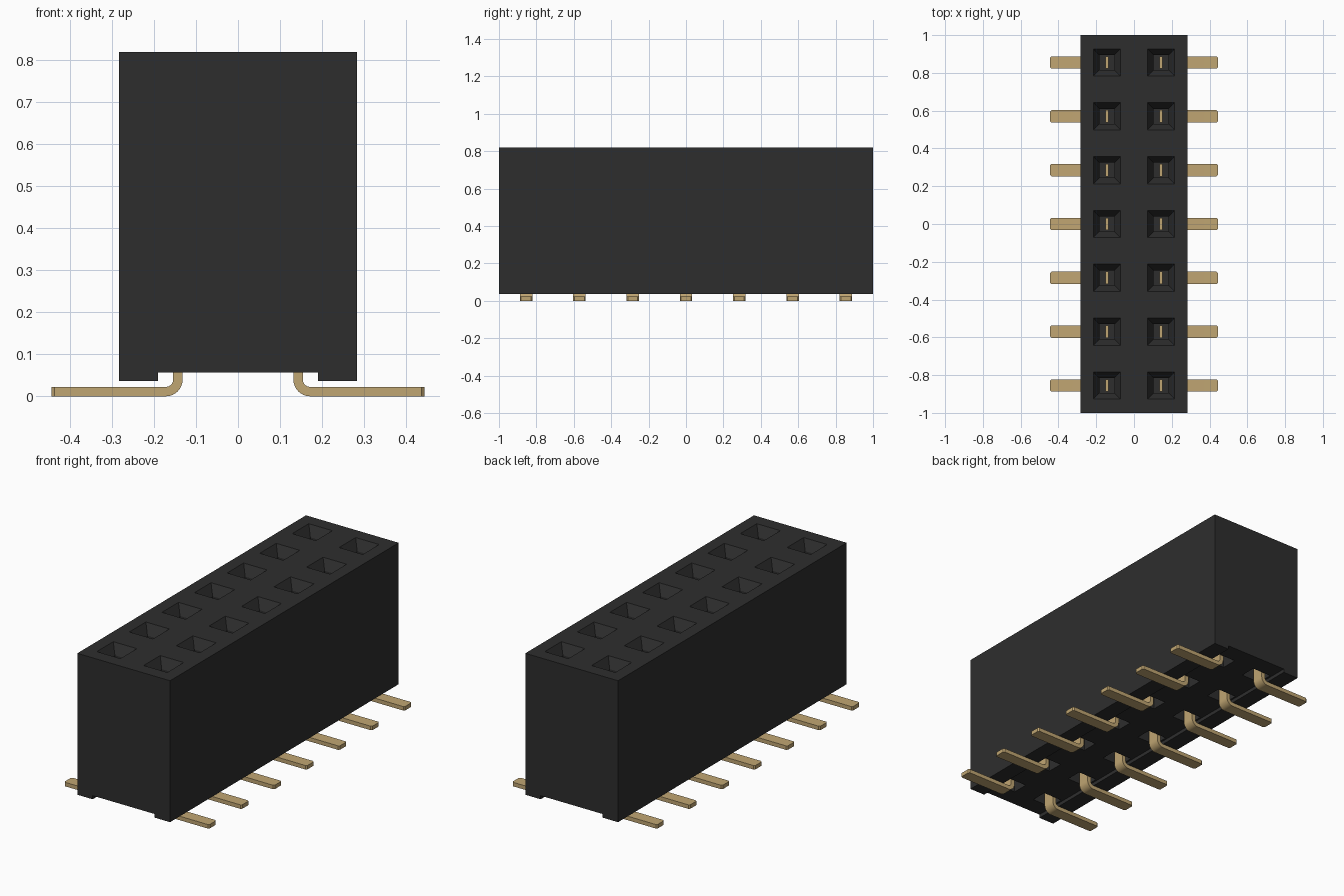
import bpy, bmesh, math
from mathutils import Vector

cube = bpy.data.objects.get("Cube")
if cube:
    bpy.data.objects.remove(cube, do_unlink=True)

PITCH = 0.285
COLUMN_X = 0.1435
ROWS = [(i - 3) * PITCH for i in range(7)]
TOP = 0.82


def material(name, color, rough):
    m = bpy.data.materials.new(name)
    m.diffuse_color = (*color, 1)
    m.use_nodes = True
    bsdf = m.node_tree.nodes["Principled BSDF"]
    bsdf.inputs["Base Color"].default_value = (*color, 1)
    bsdf.inputs["Roughness"].default_value = rough
    return m


BLACK = material("black plastic", (0.027, 0.027, 0.027), 0.6)
GOLD = material("gold metal", (0.53, 0.38, 0.17), 0.4)


def make_object(name, bm, mat):
    bmesh.ops.recalc_face_normals(bm, faces=bm.faces)
    mesh = bpy.data.meshes.new(name)
    bm.to_mesh(mesh)
    bm.free()
    mesh.materials.append(mat)
    obj = bpy.data.objects.new(name, mesh)
    bpy.context.collection.objects.link(obj)
    return obj


def extrude_profile(bm, profile, y0, y1):
    """Closed x-z outline swept from y0 to y1."""
    face = bm.faces.new([bm.verts.new((x, y0, z)) for x, z in profile])
    out = bmesh.ops.extrude_face_region(bm, geom=[face])
    moved = [g for g in out["geom"] if isinstance(g, bmesh.types.BMVert)]
    bmesh.ops.translate(bm, verts=moved, vec=(0, y1 - y0, 0))


def add_stack(bm, cx, cy, sections):
    """Rectangular sections (z, half x, half y) joined into a closed solid."""
    rings = []
    for z, hx, hy in sections:
        rings.append([bm.verts.new((cx + sx * hx, cy + sy * hy, z))
                      for sx, sy in ((-1, -1), (1, -1), (1, 1), (-1, 1))])
    bm.faces.new(rings[0])
    bm.faces.new(rings[-1])
    for a, b in zip(rings, rings[1:]):
        for i in range(4):
            j = (i + 1) % 4
            bm.faces.new((a[i], a[j], b[j], b[i]))


# Housing: block with a shallow channel along the underside
bm = bmesh.new()
half = [(0.19, 0.057), (0.19, 0.037), (0.284, 0.037), (0.284, TOP)]
extrude_profile(bm, half + [(-x, z) for x, z in reversed(half)], -1, 1)
housing = make_object("housing", bm, BLACK)

# Tapered sockets in the top and pockets around the leads underneath
bm = bmesh.new()
for y in ROWS:
    for side in (-1, 1):
        add_stack(bm, side * COLUMN_X, y, [(TOP + 0.05, 0.072, 0.072), (TOP, 0.072, 0.072),
                                           (TOP - 0.055, 0.04, 0.04), (0.30, 0.04, 0.04)])
        add_stack(bm, side * 0.122, y, [(0.045, 0.058, 0.045), (0.24, 0.058, 0.045)])
cutter = make_object("socket_cutter", bm, BLACK)
cutter.hide_render = True

cut = housing.modifiers.new("sockets", "BOOLEAN")
cut.operation = "DIFFERENCE"
cut.solver = "EXACT"
cut.object = cutter
bpy.context.view_layer.objects.active = housing
housing.select_set(True)
bpy.ops.object.modifier_apply(modifier=cut.name)
bpy.data.objects.remove(cutter, do_unlink=True)


# Contacts: flat foot, rounded bend and upright blade
def arc(cx, cz, r, a0, a1, n=8):
    steps = [math.radians(a0 + (a1 - a0) * i / n) for i in range(n + 1)]
    return [(cx + r * math.cos(a), cz + r * math.sin(a)) for a in steps]


INNER, OUTER, TIP, THICK = 0.132, 0.155, 0.444, 0.022
centre = (INNER + 0.04, 0.04)
lead_profile = ([(TIP, THICK), (TIP, 0)]
                + arc(*centre, 0.04, 270, 180)
                + [(INNER, 0.28), (0.136, 0.30), (0.136, 0.60), (0.151, 0.60),
                   (0.151, 0.30), (OUTER, 0.28)]
                + arc(*centre, 0.0175, 180, 270))

bm = bmesh.new()
extrude_profile(bm, lead_profile, -0.033, 0.033)
tip_edges = [e for e in bm.edges
             if all(abs(v.co.x - TIP) < 1e-4 for v in e.verts)
             and abs(e.verts[0].co.y - e.verts[1].co.y) < 1e-4]
bmesh.ops.bevel(bm, geom=tip_edges, offset=0.007, segments=1, affect="EDGES")
lead = make_object("contact_lead", bm, GOLD)
bpy.ops.object.select_all(action="DESELECT")
lead.select_set(True)
bpy.context.view_layer.objects.active = lead
bpy.ops.object.shade_smooth_by_angle(angle=math.radians(30))

# Repeat the contact along both columns
for side, label in ((1, "left"), (-1, "right")):
    for i, y in enumerate(ROWS):
        copy = bpy.data.objects.new(f"{label}_contact_{i + 1}", lead.data)
        copy.location = Vector((0, y, 0))
        copy.rotation_euler.z = 0 if side == 1 else math.pi
        bpy.context.collection.objects.link(copy)
bpy.data.objects.remove(lead, do_unlink=True)
